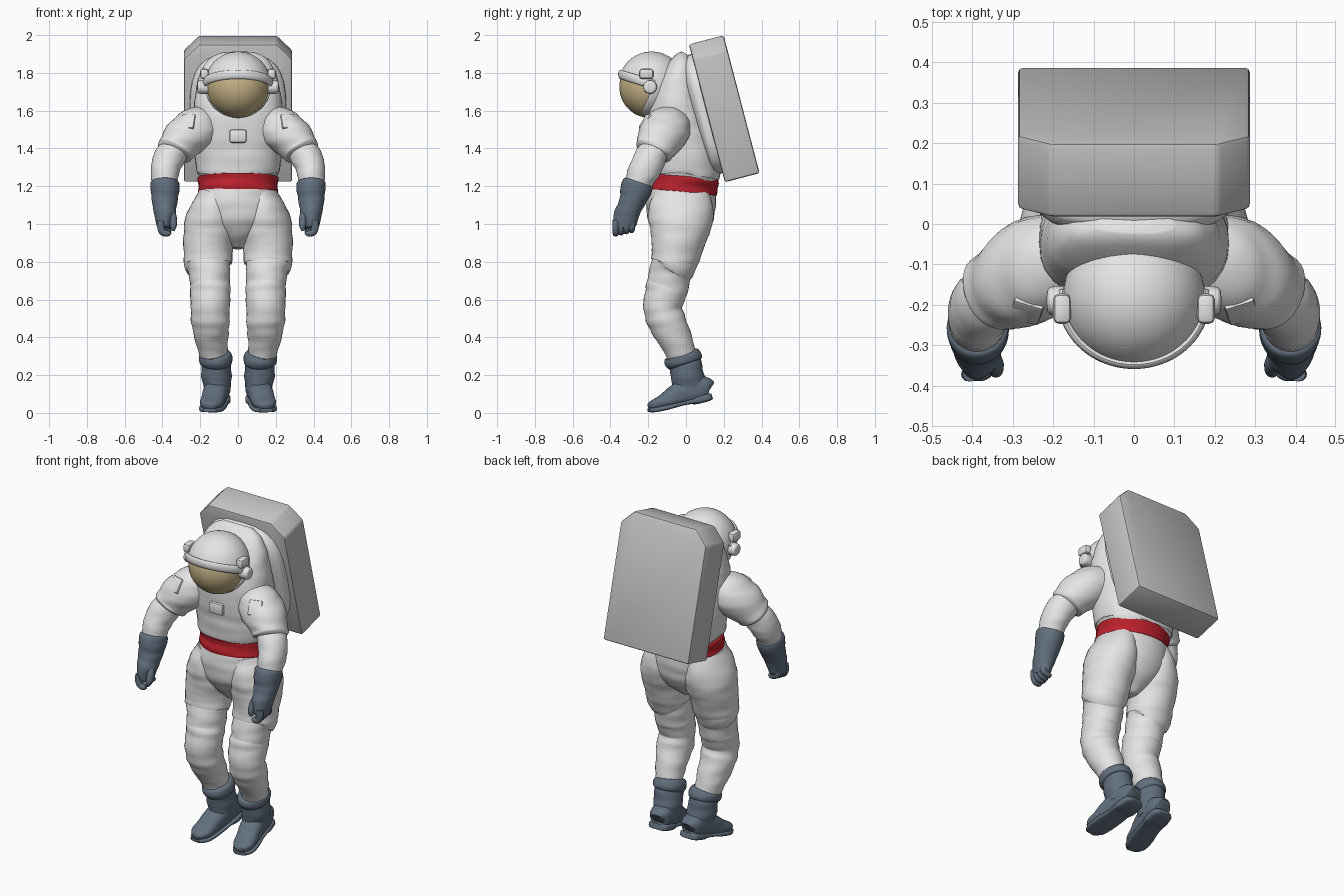
import bpy, bmesh
from math import sin, cos, pi, radians, copysign
from mathutils import Vector, Matrix, noise

if "Cube" in bpy.data.objects:
    bpy.data.objects.remove(bpy.data.objects["Cube"])


def material(name, r, g, b):
    m = bpy.data.materials.new(name)
    m.use_nodes = True
    m.diffuse_color = (r, g, b, 1)
    bsdf = m.node_tree.nodes["Principled BSDF"]
    bsdf.inputs["Base Color"].default_value = (r, g, b, 1)
    bsdf.inputs["Roughness"].default_value = 0.6
    return m


WHITE = material("suit white", 0.78, 0.78, 0.78)
GREY = material("pack grey", 0.56, 0.56, 0.56)
SLATE = material("slate blue", 0.12, 0.16, 0.21)
RED = material("belt red", 0.5, 0.015, 0.025)
GOLD = material("visor gold", 0.56, 0.45, 0.24)


def finish(name, bm, mat, mirrored=False, angle=45):
    """Turn a bmesh into an object, or into a left and right pair."""
    for side in (("left_", 1), ("right_", -1)) if mirrored else (("", 1),):
        me = bpy.data.meshes.new(side[0] + name)
        part = bm.copy()
        bmesh.ops.scale(part, vec=(side[1], 1, 1), verts=part.verts)
        bmesh.ops.recalc_face_normals(part, faces=part.faces)
        part.to_mesh(me)
        part.free()
        me.materials.append(mat)
        me.polygons.foreach_set("use_smooth", [True] * len(me.polygons))
        me.set_sharp_from_angle(angle=radians(angle))
        ob = bpy.data.objects.new(side[0] + name, me)
        bpy.context.collection.objects.link(ob)
    bm.free()
    return ob


def spline(stations, steps):
    """Catmull-Rom interpolation through (x, y, z, r1, r2) stations."""
    s = [Vector(p) for p in stations]
    s = [s[0]] + s + [s[-1]]
    out = []
    for a, b, c, d in zip(s, s[1:], s[2:], s[3:]):
        for i in range(steps):
            t = i / steps
            out.append(0.5 * (2 * b + (c - a) * t + (2 * a - 5 * b + 4 * c - d) * t * t
                              + (3 * b - a - 3 * c + d) * t ** 3))
    return out + [s[-1]]


def loft(name, stations, mat, ref="X", mirrored=False, power=1.0, wrinkle=0.0, steps=5, segs=32):
    """Skin rounded rings set square to a path; ref is the first ring axis."""
    axis = Vector([float(c == ref) for c in "XYZ"])
    pts = spline(stations, steps)
    path = [Vector(p[:3]) for p in pts]
    bm = bmesh.new()
    rings = []
    for i, p in enumerate(pts):
        t = (path[min(i + 1, len(path) - 1)] - path[max(i - 1, 0)]).normalized()
        u = (axis - t * axis.dot(t)).normalized()
        v = t.cross(u)
        ring = []
        for k in range(segs):
            a = 2 * pi * k / segs
            c, s = cos(a), sin(a)
            off = (u * copysign(abs(c) ** power, c) * max(p[3], 0.002)
                   + v * copysign(abs(s) ** power, s) * max(p[4], 0.002))
            co = path[i] + off
            n = noise.noise(Vector((co.x * 6, co.y * 6, co.z * 24)))
            ring.append(bm.verts.new(co + off.normalized() * n * wrinkle))
        rings.append(ring)
    for r, q in zip(rings, rings[1:]):
        for k in range(segs):
            j = (k + 1) % segs
            bm.faces.new((r[k], r[j], q[j], q[k]))
    bm.faces.new(rings[0])
    bm.faces.new(rings[-1])
    return finish(name, bm, mat, mirrored)


def block(name, center, size, mat, facing=None, mirrored=False, bevel=0.006):
    """Bevelled box whose local z may point along a facing direction."""
    bm = bmesh.new()
    bmesh.ops.create_cube(bm, size=1)
    bmesh.ops.scale(bm, vec=size, verts=bm.verts)
    bmesh.ops.bevel(bm, geom=bm.edges[:], offset=bevel, segments=2, affect="EDGES", profile=0.5)
    rot = Vector(facing).to_track_quat("Z", "Y").to_matrix().to_4x4() if facing else Matrix()
    bmesh.ops.transform(bm, matrix=Matrix.Translation(center) @ rot, verts=bm.verts)
    return finish(name, bm, mat, mirrored, 30)


# Torso with a hunched collar that rises behind the helmet
loft("torso", [(0, -.005, 1.22, .195, .16), (0, 0, 1.265, .21, .175), (0, 0, 1.285, .222, .185),
               (0, -.01, 1.4, .232, .185), (0, -.03, 1.5, .238, .175), (0, -.045, 1.6, .235, .16),
               (0, -.045, 1.7, .225, .13), (0, -.03, 1.8, .2, .095), (0, -.015, 1.87, .155, .055),
               (0, 0, 1.9, .1, .025)], WHITE, power=.85, wrinkle=.005)
block("chest_unit", (0, -.2, 1.465), (.09, .035, .07), WHITE, bevel=.012)

# Belt and hips
loft("belt", [(0, -.022, 1.165, .2, .178), (0, -.021, 1.175, .212, .188), (0, -.016, 1.21, .208, .184),
              (0, -.011, 1.245, .215, .188), (0, -.01, 1.255, .203, .178)], RED, wrinkle=.008)
loft("hips", [(0, -.02, 1.21, .2, .178), (0, -.025, 1.14, .218, .185), (0, -.028, 1.07, .222, .182),
              (0, -.03, 1.0, .19, .165), (0, -.035, .93, .11, .12), (0, -.04, .87, .03, .05)],
     WHITE, wrinkle=.005)

# Legs, bent at the knee, with a padded hem above it
loft("leg", [(.11, -.025, 1.16, .09, .15), (.135, -.027, 1.07, .122, .172), (.148, -.033, .98, .137, .163),
             (.157, -.045, .89, .132, .14), (.158, -.06, .81, .127, .124), (.158, -.065, .785, .126, .12),
             (.153, -.078, .76, .112, .112), (.147, -.095, .68, .105, .112), (.146, -.105, .645, .107, .111),
             (.146, -.122, .56, .104, .102), (.145, -.105, .49, .103, .1), (.143, -.08, .44, .097, .096),
             (.133, -.038, .35, .08, .083), (.123, -.01, .26, .068, .075)],
     WHITE, mirrored=True, wrinkle=.007)

# Boots: shaft, cuff, foot and sole
loft("boot_shaft", [(.118, -.012, .3, .07, .08), (.116, 0, .25, .08, .088), (.115, .008, .21, .08, .086),
                    (.112, .012, .17, .076, .09), (.112, .02, .11, .068, .085)],
     SLATE, mirrored=True, wrinkle=.007)
loft("boot_cuff", [(.12, -.022, .317, .07, .08), (.119, -.019, .307, .086, .096), (.118, -.014, .285, .09, .102),
                   (.117, -.009, .265, .086, .096), (.117, -.006, .255, .074, .084)],
     SLATE, mirrored=True, wrinkle=.004)
loft("boot_foot", [(.103, .128, .13, .03, .03), (.104, .115, .134, .055, .052), (.108, .06, .13, .066, .07),
                   (.118, -.02, .108, .066, .066), (.133, -.1, .068, .064, .046), (.143, -.155, .046, .058, .032),
                   (.148, -.19, .036, .036, .02), (.15, -.2, .033, .012, .008)],
     SLATE, mirrored=True, power=.8, wrinkle=.004)
loft("boot_sole", [(.102, .137, .088, .035, .016), (.103, .12, .083, .06, .02), (.108, .06, .067, .068, .02),
                   (.114, .02, .058, .064, .012), (.12, -.03, .046, .066, .011), (.134, -.1, .029, .069, .013),
                   (.144, -.16, .017, .061, .013), (.15, -.198, .014, .034, .01)],
     SLATE, mirrored=True, power=.5)

# Sleeves, forearms and shoulder patches
loft("sleeve", [(.13, -.06, 1.53, .09, .09), (.18, -.08, 1.515, .115, .11), (.23, -.105, 1.495, .127, .118),
                (.285, -.135, 1.455, .122, .113), (.325, -.16, 1.405, .105, .1), (.337, -.17, 1.385, .103, .098),
                (.342, -.175, 1.375, .088, .085)],
     WHITE, ref="Y", mirrored=True, wrinkle=.007)
loft("forearm", [(.315, -.15, 1.42, .075, .075), (.36, -.185, 1.36, .084, .082), (.382, -.21, 1.305, .084, .078),
                 (.387, -.237, 1.25, .078, .073), (.386, -.262, 1.18, .065, .065)],
     WHITE, ref="Y", mirrored=True, wrinkle=.006)
block("shoulder_patch", (.265, -.212, 1.54), (.075, .085, .025), WHITE,
      facing=(.25, -.8, .5), mirrored=True)

# Gloves: gauntlet and palm, curled fingers, thumb
loft("glove", [(.386, -.252, 1.225, .07, .066), (.386, -.255, 1.215, .08, .077), (.386, -.268, 1.17, .08, .074),
               (.387, -.285, 1.12, .07, .068), (.388, -.298, 1.085, .064, .062), (.388, -.313, 1.05, .066, .056),
               (.39, -.325, 1.01, .064, .046), (.392, -.33, .98, .05, .036)],
     SLATE, ref="Y", mirrored=True, wrinkle=.005)
for i, finger in enumerate(("index", "middle", "ring", "little")):
    y, lift = -.372 + i * .028, .006 * i
    loft(finger + "_finger", [(.405, y, 1.02, .018, .02), (.408, y, .985, .018, .02),
                              (.398, y, .956 + lift, .017, .018), (.372, y, .95 + lift, .016, .016),
                              (.357, y, .957 + lift, .008, .008)],
         SLATE, ref="Y", mirrored=True, segs=12)
loft("thumb", [(.36, -.325, 1.07, .026, .024), (.345, -.345, 1.03, .024, .022),
               (.342, -.362, .99, .019, .018), (.346, -.366, .965, .009, .009)],
     SLATE, ref="Y", mirrored=True, segs=14)

# Visor globe
bm = bmesh.new()
bmesh.ops.create_uvsphere(bm, u_segments=48, v_segments=24, radius=.165,
                          matrix=Matrix.Translation((0, -.188, 1.726)))
finish("visor", bm, GOLD)

# Helmet shell, cut open at the front below the brim
bm = bmesh.new()
bmesh.ops.create_uvsphere(bm, u_segments=48, v_segments=24, radius=.176,
                          matrix=Matrix.Translation((0, -.182, 1.737)))
brim_co, brim_no = Vector((0, -.2, 1.745)), Vector((0, .3, 1)).normalized()
back_co, back_no = Vector((0, -.185, 1.7)), Vector((0, 1, -.45)).normalized()
for co, no in ((brim_co, brim_no), (back_co, back_no)):
    bmesh.ops.bisect_plane(bm, geom=bm.verts[:] + bm.edges[:] + bm.faces[:], plane_co=co, plane_no=no)
doomed = [f for f in bm.faces
          if (f.calc_center_median() - brim_co).dot(brim_no) < 0
          and (f.calc_center_median() - back_co).dot(back_no) < 0]
bmesh.ops.delete(bm, geom=doomed, context="FACES")
shell = finish("helmet_shell", bm, WHITE)
shell.modifiers.new("thickness", "SOLIDIFY").thickness = .01

# Brim and ear fittings
loft("helmet_brim", [(.178 * sin(a), -.185 - .163 * cos(a), 1.742 + .05 * cos(a), .024, .011)
                     for a in (radians(d) for d in range(-96, 97, 16))], WHITE, ref="Z", segs=16)
loft("ear_knob", [(.15, -.19, 1.725, .036, .036), (.195, -.19, 1.725, .036, .036),
                  (.212, -.19, 1.725, .03, .03), (.216, -.19, 1.725, .012, .012)],
     WHITE, ref="Y", mirrored=True, segs=20)
block("ear_lamp", (.178, -.21, 1.795), (.045, .075, .055), WHITE, mirrored=True, bevel=.015)

# Backpack: box with chamfered top corners, leaning forward
bm = bmesh.new()
w, h, d, cut = .287, .377, .095, .08
outline = [(-w, -h), (w, -h), (w, h - cut), (w - cut, h), (cut - w, h), (-w, h - cut)]
face = bm.faces.new([bm.verts.new((x, -d, z)) for x, z in outline])
pushed = bmesh.ops.extrude_face_region(bm, geom=[face])["geom"]
bmesh.ops.translate(bm, vec=(0, 2 * d, 0), verts=[v for v in pushed if isinstance(v, bmesh.types.BMVert)])
bmesh.ops.bevel(bm, geom=bm.edges[:], offset=.012, segments=2, affect="EDGES", profile=0.5)
bmesh.ops.transform(bm, matrix=Matrix.Translation((0, .2025, 1.61)) @ Matrix.Rotation(.255, 4, "X"),
                    verts=bm.verts)
finish("backpack", bm, GREY, angle=30)

# Rounded flange joining the suit to the pack
loft("pack_flange", [(0, .14, 1.593, .255, .325), (0, .09, 1.58, .255, .325), (0, .07, 1.575, .247, .315),
                     (0, .055, 1.571, .225, .29), (0, .045, 1.568, .19, .25)], WHITE, power=.65)
